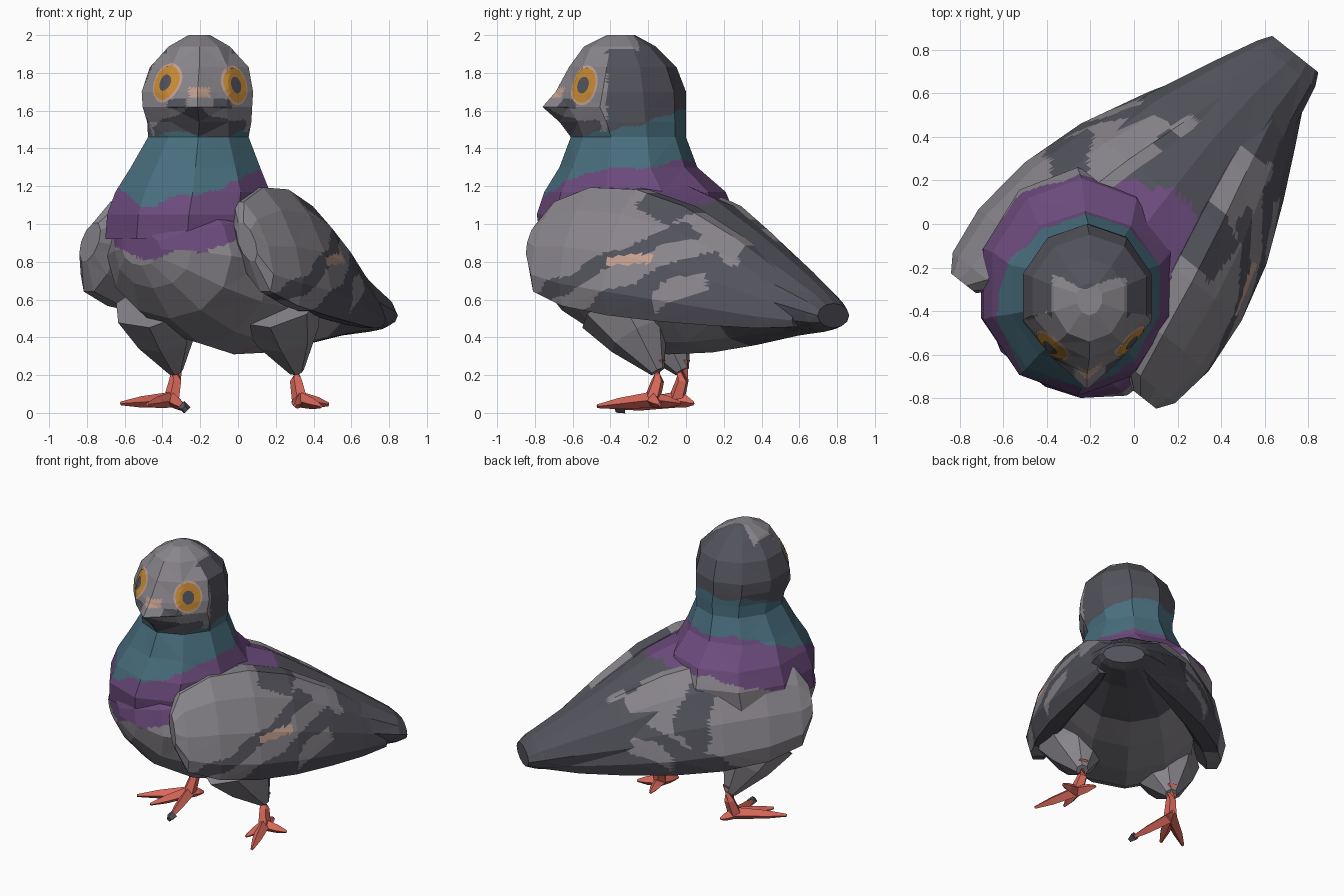
import bpy, bmesh, math
from mathutils import Vector
from mathutils.bvhtree import BVHTree

if "Cube" in bpy.data.objects:
    bpy.data.objects.remove(bpy.data.objects["Cube"])

COLOURS = {
    "light_grey": (.25, .235, .26), "slate": (.085, .085, .105),
    "teal": (.065, .155, .205), "purple": (.15, .07, .205), "coral": (.7, .14, .105),
    "orange": (.58, .26, .035), "pink": (.55, .35, .28),
}
NAMES = list(COLOURS)
MATS = []
for name, rgb in COLOURS.items():
    m = bpy.data.materials.new(name)
    m.use_nodes = True
    m.diffuse_color = (*rgb, 1)
    bsdf = m.node_tree.nodes["Principled BSDF"]
    bsdf.inputs["Base Color"].default_value = (*rgb, 1)
    bsdf.inputs["Roughness"].default_value = .9
    MATS.append(m)

# Body frame: u runs back along the spine, v to the bird's left
AX, AY, OX, OY = .62, .785, -.27, -.41


def world(u, v, z):
    return Vector((OX + AX * u + AY * v, OY + AY * u - AX * v, z))


def local(p):
    x, y = p.x - OX, p.y - OY
    return AX * x + AY * y, AY * x - AX * y, p.z


def wobble(a, b):
    return .016 * math.sin(17 * a + 5 * b) + .008 * math.sin(41 * b + 9 * a)


def finish(name, bm, paint, cuts=0):
    """Triangulate, cut the flat faces finely and colour them by rule."""
    bmesh.ops.recalc_face_normals(bm, faces=bm.faces)
    bmesh.ops.triangulate(bm, faces=bm.faces)
    if cuts:
        bmesh.ops.subdivide_edges(bm, edges=bm.edges, cuts=cuts, use_grid_fill=True)
    me = bpy.data.meshes.new(name)
    for m in MATS:
        me.materials.append(m)
    for f in bm.faces:
        c = paint if isinstance(paint, str) else paint(f.calc_center_median())
        f.material_index = NAMES.index(c)
    bm.to_mesh(me)
    bm.free()
    ob = bpy.data.objects.new(name, me)
    bpy.context.collection.objects.link(ob)
    return ob


def loft(name, rings, paint, cuts=0):
    bm = bmesh.new()
    loops = [[bm.verts.new(p) for p in ring] for ring in rings]
    n = len(loops[0])
    for a, b in zip(loops, loops[1:]):
        for i in range(n):
            j = (i + 1) % n
            bm.faces.new((a[i], a[j], b[j], b[i]))
    bm.faces.new(loops[0])
    bm.faces.new(loops[-1])
    return finish(name, bm, paint, cuts)


def circle(n, start=0):
    return [(math.cos(start + math.tau * i / n), math.sin(start + math.tau * i / n)) for i in range(n)]


def limb(name, points, radii, paint, n=5):
    """Tapered tube through a few points."""
    points = [Vector(p) for p in points]
    rings = []
    for i, (p, r) in enumerate(zip(points, radii)):
        d = points[min(i + 1, len(points) - 1)] - points[max(i - 1, 0)]
        q = d.to_track_quat('Z', 'Y')
        rings.append([p + q @ Vector((c * r, s * r, 0)) for c, s in circle(n)])
    return loft(name, rings, paint)


def collar(p):
    """Teal and purple neck bands, dropping lower at the breast."""
    u, v, z = local(p)
    w = wobble(v, u)
    if z > 1.11 + (u + .35) * .27 + .4 * (v - .05) ** 2 + w:
        return "teal"
    if z > .83 + (u + .35) * .27 + .25 * (v - .1) ** 2 + w:
        return "purple"
    return None


# Torso and tail, sections: u, centre v, half width, bottom, top
def torso_paint(p):
    u, v, z = local(p)
    if u < .72 and collar(p):
        return "purple"
    return "light_grey" if u < .3 or (z < .58 and u < .95) else "slate"


torso = [(-.35, -.03, .13, .78, .95), (-.29, 0, .26, .66, 1.06), (-.15, 0, .42, .5, 1.16),
         (.1, 0, .49, .37, 1.24), (.4, 0, .49, .31, 1.25), (.7, 0, .45, .32, 1.14),
         (1.0, 0, .36, .36, .96), (1.3, .02, .24, .41, .77), (1.5, .05, .17, .43, .64),
         (1.56, .055, .135, .45, .58)]
loft("torso_and_tail",
     [[world(u, cv + w * c, (lo + hi) / 2 + (hi - lo) / 2 * s) for c, s in circle(12)]
      for u, cv, w, lo, hi in torso], torso_paint, 6)


# Wings, sections: u, centre v, half thickness, bottom, top
wing = [(-.21, .49, .06, .80, 1.01), (-.13, .47, .11, .63, 1.13), (.1, .45, .15, .55, 1.21),
        (.4, .4, .17, .5, 1.2), (.7, .325, .17, .47, 1.11), (1.0, .23, .14, .45, .95),
        (1.25, .15, .1, .44, .79), (1.45, .09, .06, .45, .64)]


def wing_paint(p):
    u, v, z = local(p)
    q = z - .46 * u + wobble(u, z)
    edge = 2 * wobble(z, u)
    if v > 0:
        if abs(z - .81 - .06 * (u - .55)) < .028 - .1 * abs(u - .57) ** 1.5 and abs(u - .57) < .12:
            return "pink"
        if q > .6 and .5 < u + edge < .78 and v < .4:
            return "slate"
        if v < .32 and .78 < u + edge < 1.12 and z > .78:
            return "light_grey"
    else:
        if (u + edge - .55) ** 2 + (v + .46) ** 2 < .012:
            return "slate"
        if q > .5 and u + edge < 1.12 and v < -.2:
            return "light_grey"
    if u > 1.0 + edge:
        return "slate"
    light = q > .64 or .42 < q < .54 or (.2 < q < .32 and u > .72)
    return "light_grey" if light else "slate"


for side, name, shift in ((1, "left_wing", .08), (-1, "right_wing", 0)):
    rings = []
    for u, cv, t, lo, hi in wing:
        mid, half = (lo + hi) / 2, (hi - lo) / 2
        rings.append([world(u + shift * (1 - u), .03 * u * u + side * (cv + t * c - .38 * half * s),
                            mid + half * s) for c, s in circle(10)])
    loft(name, rings, wing_paint, 8)

# Head and neck, rings: height, centre x, centre y, side, back and front radius, cheek pinch
HX = -.205


def head_paint(p):
    x, y, z = p.x - HX, p.y, p.z
    w = wobble(x, y)
    if z < 1.47 + max(0, y + .45) * .3 + w:
        return collar(p) or "light_grey"
    if y < -.58 and abs(x) < .055 and 1.67 < z < 1.72:
        return "pink"
    if z < 1.61 + w - abs(x) * .35 and y < -.45:
        return "slate"
    if y < -.42 + w and z < 1.9:
        streak = abs(z - 1.65 + .1 * abs(x)) < .025 and .07 < abs(x) < .17
        return "slate" if streak else "light_grey"
    if z > 1.84 and y < -.27 + 2 * w and abs(x) < .17:
        return "light_grey"
    return "slate"


head = [(.92, -.27, -.28, .455, .52, .49, 1), (1.05, -.26, -.28, .455, .54, .51, 1),
        (1.17, -.24, -.28, .43, .49, .47, 1), (1.3, -.225, -.3, .36, .36, .37, 1),
        (1.46, -.21, -.3, .28, .3, .31, .97), (1.54, HX, -.31, .29, .31, .36, .9),
        (1.62, HX - .01, -.32, .305, .32, .44, .85), (1.7, HX - .01, -.33, .31, .33, .36, .9),
        (1.83, HX, -.33, .275, .28, .29, .93), (1.94, HX, -.34, .17, .18, .2, 1),
        (2.0, HX, -.34, .06, .07, .08, 1)]
rings = []
for z, cx, cy, rx, rb, rf, pinch in head:
    ring = []
    for c, s in circle(10, -math.pi / 2):
        k = pinch if -.9 < s < -.5 else 1
        ring.append(Vector((cx + rx * c * k, cy + (rb if s > 0 else rf) * s * k, z)))
    rings.append(ring)
head_ob = loft("head_and_neck", rings, head_paint, 8)

# Eyes: thin plates laid over the head surface
bm = bmesh.new()
bm.from_mesh(head_ob.data)
tree = BVHTree.FromBMesh(bm)
bm.free()


def eye_plate(name, side, radius, lift, paint):
    hit = tree.find_nearest(Vector((HX + .02 + side * .17, -.54, 1.735)))[0]
    normal = Vector((side * .7, -.7, .1)).normalized()
    q = normal.to_track_quat('Z', 'Y')
    bm = bmesh.new()
    loops = []
    for k in (.02, .35, .7, 1):
        loop = []
        for c, s in circle(20):
            p = hit + q @ Vector((c * radius * k * .88, s * radius * k, 0))
            on = tree.ray_cast(p + normal * .3, -normal)[0] or p
            loop.append(bm.verts.new(on + normal * lift))
        loops.append(loop)
    bm.faces.new(loops[0])
    for a, b in zip(loops, loops[1:]):
        for i in range(20):
            j = (i + 1) % 20
            bm.faces.new((a[i], b[i], b[j], a[j]))
    finish(name, bm, paint)


for side, label in ((1, "left"), (-1, "right")):
    eye_plate(label + "_eye_rim", side, .108, .003, "pink")
    eye_plate(label + "_iris", side, .094, .006, "orange")
    eye_plate(label + "_pupil", side, .045, .009, "slate")

# Thighs, shanks and toes
FEET = {
    "left": ((.31, -.15), [(.44, -.47, .035), (.48, -.14, .045), (.3, -.34, .04), (.3, -.03, .05)]),
    "right": ((-.33, -.02), [(-.62, -.25, .05), (-.28, -.36, .025), (-.48, -.3, .045), (-.3, .04, .05)]),
}
for label, ((x, y), toes) in FEET.items():
    out = 1 if x > 0 else -1
    limb(label + "_thigh", [(x - .1, y - .2, .58), (x - .05, y - .1, .41), (x, y, .22)],
         [.24, .17, .04], "light_grey", 7)
    base = (x + .02 * out, y - .03, .07)
    limb(label + "_shank", [(x, y, .28), (x, y, .17), base], [.045, .035, .045], "coral")
    for i, tip in enumerate(toes):
        limb(f"{label}_toe_{i + 1}", [base, Vector(base).lerp(Vector(tip), .6), tip],
             [.042, .03, .01], "coral", 4)
claw = Vector((-.285, -.33, .03))
limb("right_front_claw", [claw, claw + Vector((.005, -.045, -.012))], [.034, .017], "slate", 4)
